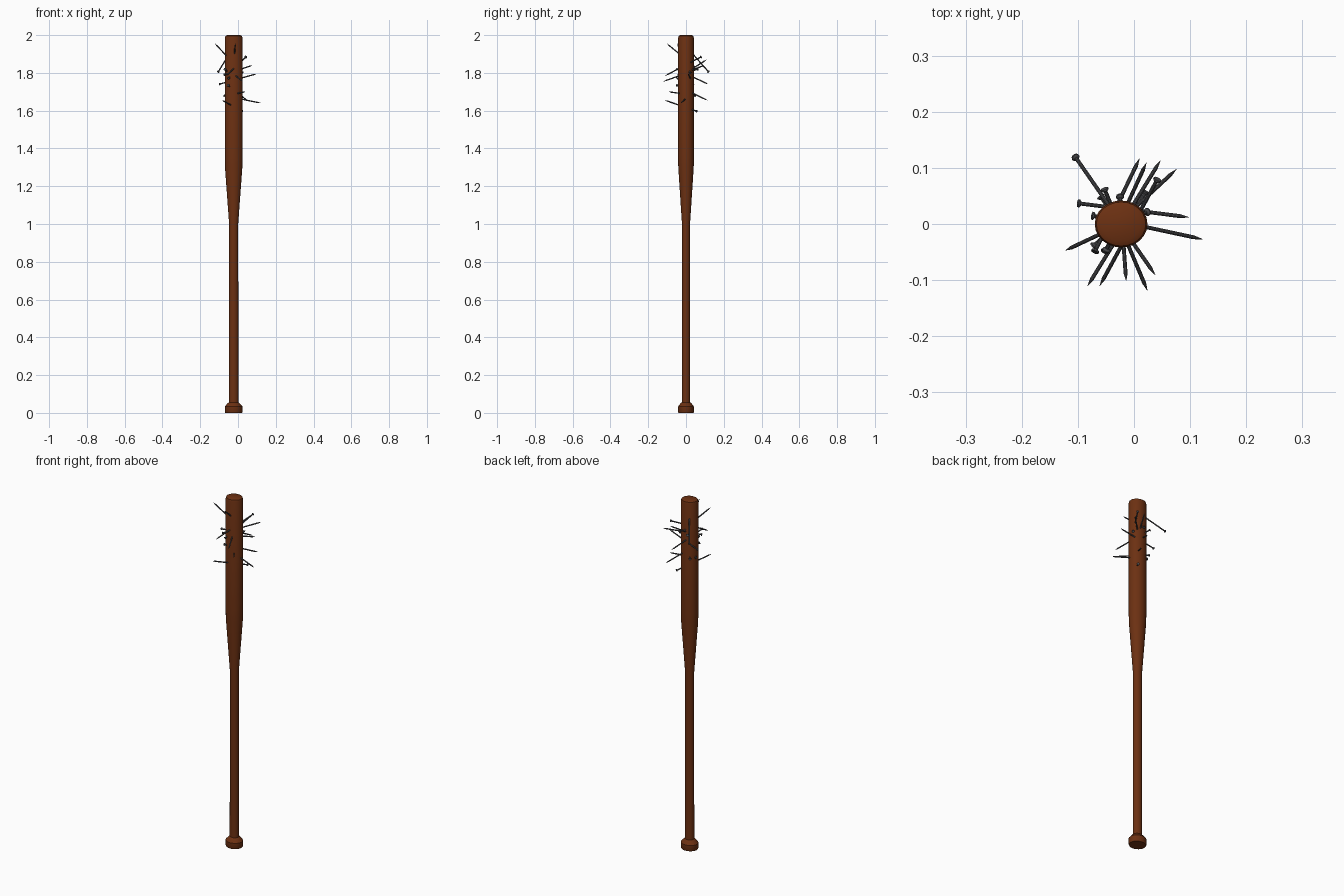
import bpy, bmesh, math
from mathutils import Vector

if "Cube" in bpy.data.objects:
    bpy.data.objects.remove(bpy.data.objects["Cube"])


def material(name, rgb):
    m = bpy.data.materials.new(name)
    m.diffuse_color = (*rgb, 1)
    m.use_nodes = True
    m.node_tree.nodes["Principled BSDF"].inputs["Base Color"].default_value = m.diffuse_color
    return m


wood = material("brown_wood", (0.15, 0.03, 0.006))
steel = material("dark_steel", (0.07, 0.07, 0.075))


def lathe(name, profile, sides, mat):
    """Revolve (radius, z) points about z, capping both ends."""
    bm = bmesh.new()
    rings = []
    for r, z in profile:
        rings.append([bm.verts.new((r * math.cos(2 * math.pi * i / sides),
                                    r * math.sin(2 * math.pi * i / sides), z))
                      for i in range(sides)])
    for a, b in zip(rings, rings[1:]):
        for i in range(sides):
            j = (i + 1) % sides
            bm.faces.new((a[i], a[j], b[j], b[i]))
    bm.faces.new(rings[0][::-1])
    bm.faces.new(rings[-1])
    me = bpy.data.meshes.new(name)
    bm.to_mesh(me)
    bm.free()
    me.materials.append(mat)
    ob = bpy.data.objects.new(name, me)
    bpy.context.collection.objects.link(ob)
    bpy.ops.object.select_all(action='DESELECT')
    ob.select_set(True)
    bpy.context.view_layer.objects.active = ob
    bpy.ops.object.shade_smooth_by_angle(angle=math.radians(35))
    return ob


# Bat: knob, handle, taper, barrel and bevelled end (slightly oval)
bat = lathe("bat", [(0.045, 0), (0.047, 0.004), (0.047, 0.034), (0.031, 0.052),
                    (0.025, 0.056), (0.024, 1.0), (0.046, 1.3), (0.047, 1.36),
                    (0.047, 1.985), (0.044, 1.995), (0.034, 2.0)], 24, wood)
bat.location.x = -0.023
bat.scale.y = 0.89


# Nail: flat head at the first point, sharp tip at the second
def nail(index, head, tip):
    head, tip = Vector(head), Vector(tip)
    d = tip - head
    n = d.length
    ob = lathe(f"nail_{index}", [(0.007, 0), (0.0075, 0.003), (0.0035, 0.006),
                                 (0.0035, n - 0.016), (0.0003, n)], 10, steel)
    ob.location = head
    ob.rotation_mode = 'QUATERNION'
    ob.rotation_quaternion = d.to_track_quat('Z', 'Y')


nails = [
    ((-0.075, 0.015, 1.68), (0.122, -0.027, 1.64)),
    ((-0.100, 0.037, 1.74), (0.098, 0.012, 1.795)),
    ((0.025, 0.022, 1.80), (-0.122, -0.047, 1.955)),
    ((-0.025, 0.050, 1.83), (-0.014, -0.101, 1.955)),
    ((-0.105, 0.120, 1.805), (-0.025, 0.005, 1.935)),
    ((-0.053, 0.063, 1.82), (0.024, -0.119, 1.755)),
    ((0.042, 0.080, 1.885), (-0.061, -0.110, 1.785)),
    ((0.021, 0.058, 1.597), (-0.083, -0.111, 1.655)),
    ((-0.060, 0.050, 1.68), (0.038, -0.091, 1.70)),
    ((-0.053, -0.050, 1.735), (0.047, 0.113, 1.655)),
    ((-0.073, -0.040, 1.79), (0.076, 0.098, 1.84)),
    ((-0.070, -0.050, 1.82), (0.010, 0.117, 1.74)),
    ((-0.050, -0.048, 1.77), (0.022, 0.109, 1.87)),
]
for i, (h, t) in enumerate(nails):
    nail(i + 1, h, t)
